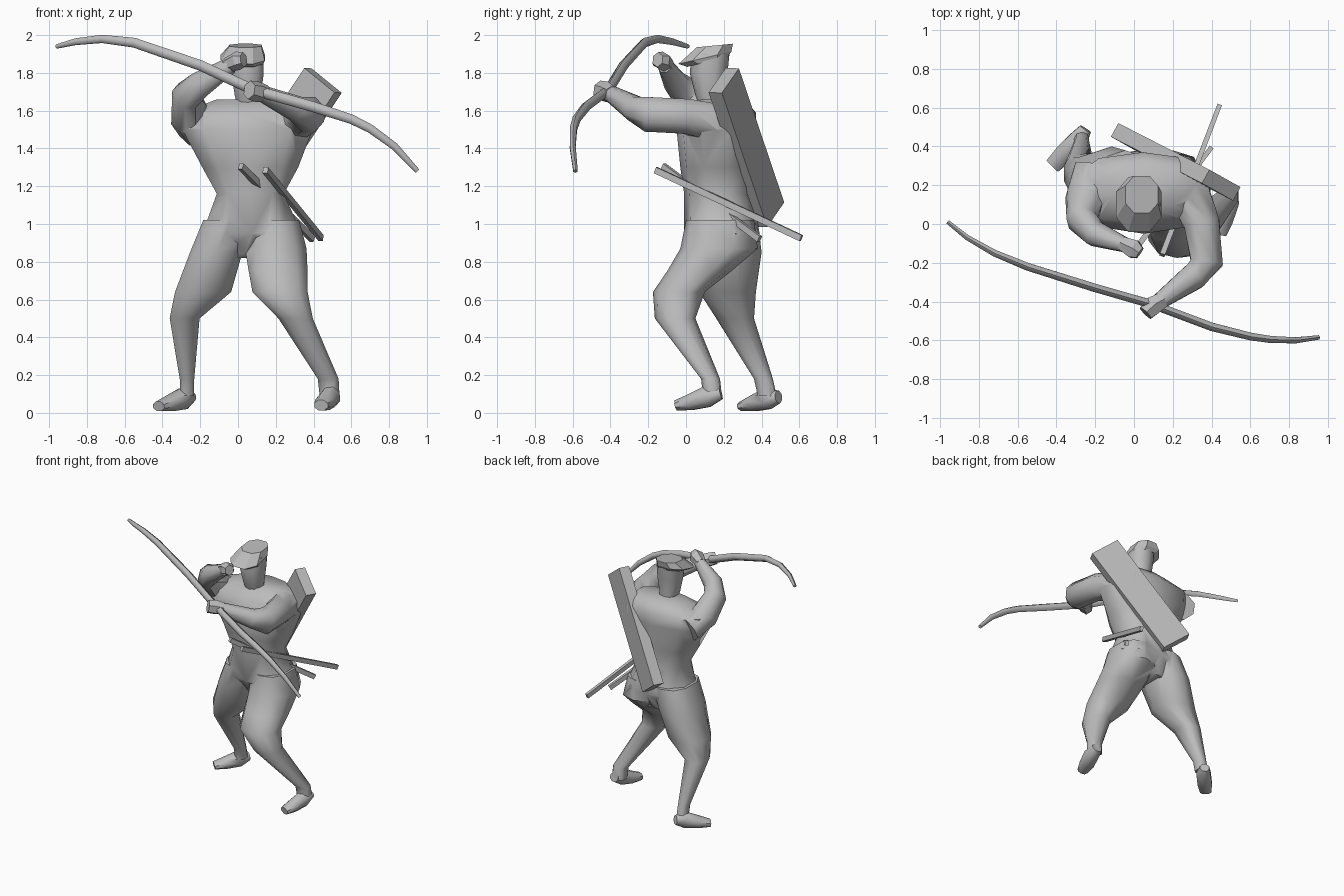
import bpy, bmesh, math
from mathutils import Vector

grey = bpy.data.materials.new("grey")
grey.diffuse_color = (0.5, 0.5, 0.5, 1)


def loft(name, rings, smooth=True, angle=60):
    """Closed skin over rings of points."""
    bm = bmesh.new()
    loops = [[bm.verts.new(p) for p in r] for r in rings]
    n = len(loops[0])
    for a, b in zip(loops, loops[1:]):
        for i in range(n):
            bm.faces.new((a[i], a[(i + 1) % n], b[(i + 1) % n], b[i]))
    bm.faces.new(loops[0])
    bm.faces.new(loops[-1])
    bmesh.ops.recalc_face_normals(bm, faces=bm.faces[:])
    me = bpy.data.meshes.new(name)
    bm.to_mesh(me)
    bm.free()
    ob = bpy.data.objects.new(name, me)
    bpy.context.collection.objects.link(ob)
    me.materials.append(grey)
    if smooth:
        shade(ob, angle)
    return ob


def shade(ob, angle):
    bpy.ops.object.select_all(action='DESELECT')
    ob.select_set(True)
    bpy.context.view_layer.objects.active = ob
    bpy.ops.object.shade_smooth_by_angle(angle=math.radians(angle))


def level(z, x0, x1, y0, y1, n=10, tilt=0):
    """Oval ring at height z filling a box, rising to the back by tilt."""
    out = []
    for i in range(n):
        t = 2 * math.pi * (i + 0.5) / n
        c, s = math.cos(t), math.sin(t)
        c, s = (math.copysign(abs(v) ** 0.85, v) for v in (c, s))
        out.append(((x0 + x1) / 2 + c * (x1 - x0) / 2,
                    (y0 + y1) / 2 + s * (y1 - y0) / 2, z + tilt * s))
    return out


def tube(path, n=8, start=0.5):
    """Rings across a path of (x, y, z, half width, half height)."""
    pts = [Vector(p[:3]) for p in path]
    rings = []
    for i, p in enumerate(path):
        d = (pts[min(i + 1, len(pts) - 1)] - pts[max(i - 1, 0)]).normalized()
        side = d.cross(Vector((0, 0, 1))).normalized()
        up = side.cross(d)
        rings.append([pts[i] + side * math.cos(t) * p[3] + up * math.sin(t) * p[4]
                      for t in (2 * math.pi * (k + start) / n for k in range(n))])
    return rings


# Torso, from crotch to neck
torso = loft("body", [level(*r) for r in [
    (0.82, -0.04, 0.11, 0.10, 0.32), (0.95, -0.2, 0.35, -0.01, 0.39),
    (1.16, -0.12, 0.25, -0.01, 0.35), (1.3, -0.2, 0.33, -0.03, 0.35),
    (1.5, -0.31, 0.41, -0.05, 0.37), (1.59, -0.31, 0.40, 0.0, 0.37),
    (1.66, -0.12, 0.28, 0.08, 0.31)]])

# Legs, from hip to ankle
front_leg = loft("front_leg", [level(*r) for r in [
    (1.02, 0.05, 0.33, 0.0, 0.36), (0.87, 0.03, 0.37, -0.03, 0.38),
    (0.75, 0.05, 0.375, -0.10, 0.24), (0.64, 0.07, 0.375, -0.175, 0.10),
    (0.5, 0.21, 0.40, -0.165, 0.05), (0.18, 0.42, 0.535, 0.08, 0.18),
    (0.09, 0.43, 0.54, 0.09, 0.19)]])
back_leg = loft("back_leg", [level(*r) for r in [
    (1.02, -0.19, 0.1, 0.01, 0.38), (0.85, -0.26, 0.03, 0.02, 0.40),
    (0.64, -0.34, -0.03, 0.07, 0.37), (0.5, -0.365, -0.2, 0.16, 0.36),
    (0.18, -0.31, -0.23, 0.36, 0.46), (0.09, -0.31, -0.23, 0.38, 0.48)]])

# Feet, from heel to toe
front_foot = loft("front_foot", tube([
    (0.50, 0.185, 0.105, 0.04, 0.035), (0.49, 0.11, 0.085, 0.055, 0.06),
    (0.46, 0.02, 0.055, 0.055, 0.045), (0.44, -0.05, 0.04, 0.04, 0.03)]))
back_foot = loft("back_foot", tube([
    (-0.25, 0.49, 0.085, 0.035, 0.035), (-0.29, 0.43, 0.075, 0.055, 0.06),
    (-0.36, 0.36, 0.05, 0.055, 0.045), (-0.42, 0.30, 0.035, 0.045, 0.027)]))

# Arms, from shoulder to wrist
string_arm = loft("string_arm", tube([
    (-0.2, 0.27, 1.5, 0.12, 0.1), (-0.25, 0.13, 1.56, 0.11, 0.1),
    (-0.27, 0.02, 1.68, 0.08, 0.095), (-0.2, -0.05, 1.74, 0.07, 0.07),
    (-0.04, -0.11, 1.84, 0.04, 0.045)]))
bow_arm = loft("bow_arm", tube([
    (0.26, 0.22, 1.52, 0.12, 0.11), (0.35, 0.0, 1.57, 0.10, 0.10),
    (0.375, -0.2, 1.58, 0.09, 0.10), (0.31, -0.27, 1.61, 0.075, 0.07),
    (0.13, -0.40, 1.69, 0.045, 0.045)]))

# Weld the limbs into the torso
for limb in (front_leg, back_leg, front_foot, back_foot, string_arm, bow_arm):
    mod = torso.modifiers.new(limb.name, 'BOOLEAN')
    mod.operation, mod.object, mod.solver = 'UNION', limb, 'EXACT'
    bpy.ops.object.select_all(action='DESELECT')
    torso.select_set(True)
    bpy.context.view_layer.objects.active = torso
    bpy.ops.object.modifier_apply(modifier=mod.name)
    bpy.data.objects.remove(limb)
shade(torso, 50)

# Hands
loft("string_hand", tube([(-0.06, -0.10, 1.84, 0.04, 0.04), (0.0, -0.13, 1.865, 0.055, 0.05),
                          (0.03, -0.15, 1.87, 0.035, 0.04)], 6), angle=30)
loft("bow_hand", tube([(0.15, -0.39, 1.69, 0.045, 0.045), (0.1, -0.42, 1.70, 0.055, 0.055),
                       (0.06, -0.46, 1.71, 0.045, 0.05)], 6), angle=30)

# Head and hat
loft("head", [level(*r) for r in [
    (1.6, 0.0, 0.11, 0.08, 0.21), (1.68, -0.02, 0.125, 0.05, 0.2),
    (1.8, -0.04, 0.14, 0.02, 0.22), (1.9, -0.04, 0.14, 0.03, 0.23)]])
loft("hat", [level(*r) for r in [
    (1.86, -0.06, 0.14, 0.0, 0.23, 8, 0.03), (1.88, -0.1, 0.15, -0.05, 0.25, 8, 0.035),
    (1.945, -0.05, 0.13, 0.05, 0.255, 8, 0.01)]], smooth=False)

# Bow
loft("bow", tube([
    (-0.96, 0.01, 1.94, 0.012, 0.012), (-0.86, -0.07, 1.965, 0.016, 0.018),
    (-0.72, -0.15, 1.98, 0.02, 0.022), (-0.55, -0.22, 1.96, 0.023, 0.026),
    (-0.2, -0.33, 1.84, 0.025, 0.028), (0.08, -0.41, 1.71, 0.025, 0.028),
    (0.4, -0.53, 1.62, 0.025, 0.028), (0.6, -0.58, 1.555, 0.023, 0.025),
    (0.7, -0.595, 1.505, 0.021, 0.023), (0.83, -0.6, 1.41, 0.018, 0.02),
    (0.95, -0.585, 1.28, 0.013, 0.013)], 6))

# Two sheathed swords at the waist
for name, a, b in (("long_sword", (0.145, -0.16, 1.285), (0.44, 0.61, 0.925)),
                   ("short_sword", (0.015, -0.12, 1.305), (0.395, 0.39, 0.92))):
    loft(name, tube([(*a, 0.02, 0.024), (*b, 0.017, 0.024)], 4), smooth=False)

# Flat case slung across the back
top, low = Vector((0.45, 0.2, 1.76)), Vector((-0.02, 0.44, 1.05))
wide = Vector((0.16, -0.09, -0.13)) / 2
thick = (top - low).cross(wide).normalized() * 0.04
loft("back_case", [[c + wide * u + thick * v for u, v in ((1, 1), (-1, 1), (-1, -1), (1, -1))]
                   for c in (top, low)], smooth=False)
